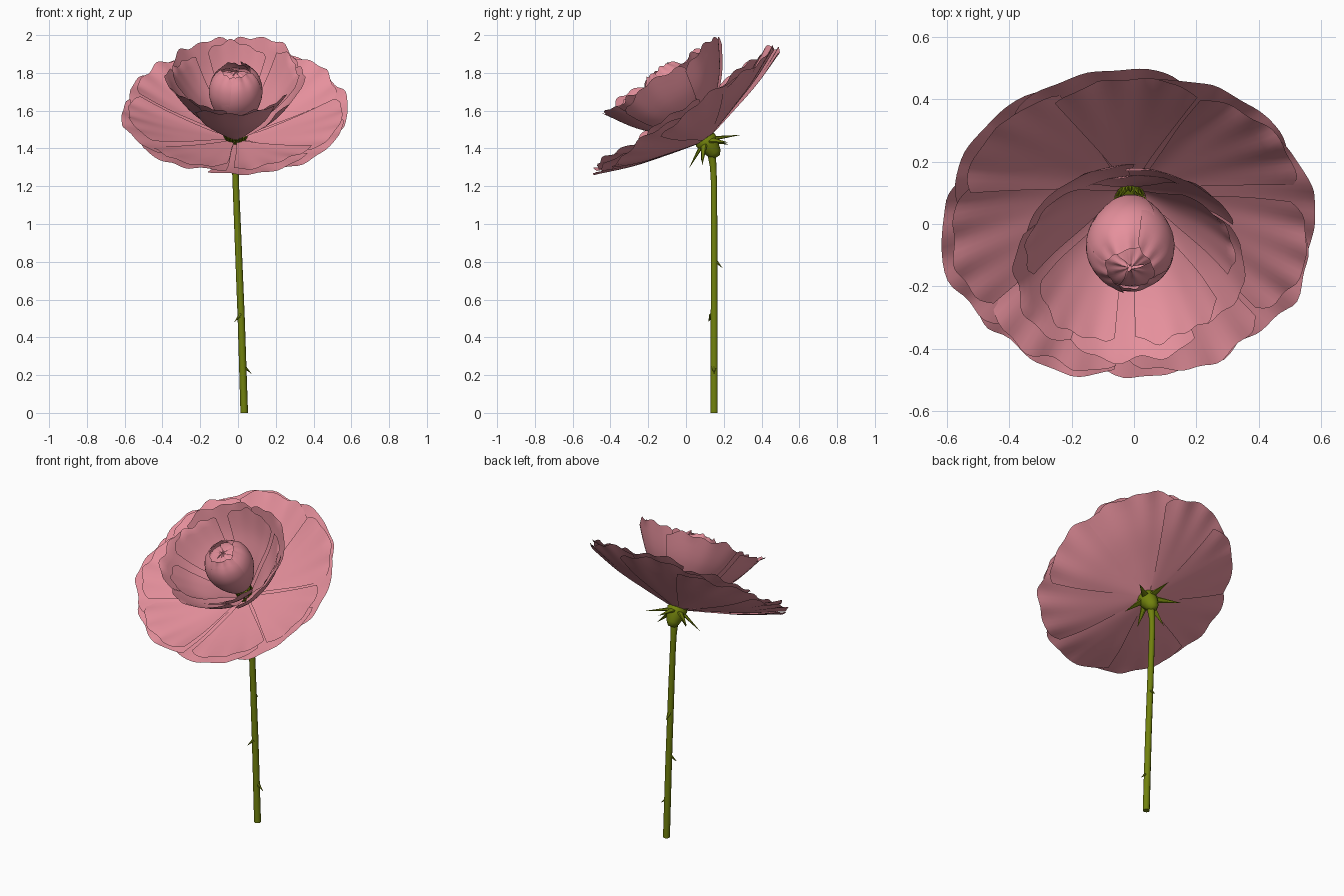
import bpy, bmesh, math, random
from math import sin, cos, pi, radians
from mathutils import Matrix, Vector

random.seed(4)
cube = bpy.data.objects.get("Cube")
if cube:
    bpy.data.objects.remove(cube)


def material(name, rgb):
    m = bpy.data.materials.new(name)
    m.use_nodes = True
    m.diffuse_color = (*rgb, 1)
    bsdf = m.node_tree.nodes["Principled BSDF"]
    bsdf.inputs["Base Color"].default_value = (*rgb, 1)
    bsdf.inputs["Roughness"].default_value = 0.7
    return m


PINK = material("dusty pink", (0.79, 0.28, 0.335))
GREEN = material("olive green", (0.165, 0.22, 0.004))

# The flower head leans towards the front
HEAD = Matrix.Translation((-0.012, 0.10, 1.45)) @ Matrix.Rotation(radians(34), 4, 'X')


def finish(name, bm, mat, matrix=Matrix.Identity(4), angle=60):
    bm.transform(matrix)
    me = bpy.data.meshes.new(name)
    bm.to_mesh(me)
    bm.free()
    me.materials.append(mat)
    ob = bpy.data.objects.new(name, me)
    bpy.context.collection.objects.link(ob)
    bpy.ops.object.select_all(action='DESELECT')
    ob.select_set(True)
    bpy.context.view_layer.objects.active = ob
    bpy.ops.object.shade_smooth_by_angle(angle=radians(angle))
    return ob


def along(profile, t):
    """Smoothly sample a (radius, height) profile at t in 0..1."""
    n = len(profile) - 1
    i = min(int(t * n), n - 1)
    f = t * n - i
    p = [Vector(profile[max(0, min(n, k))]) for k in range(i - 1, i + 3)]
    return 0.5 * (2 * p[1] + (p[2] - p[0]) * f
                  + (2 * p[0] - 5 * p[1] + 4 * p[2] - p[3]) * f * f
                  + (3 * p[1] - p[0] - 3 * p[2] + p[3]) * f ** 3)


def petal_ring(name, count, profile, spread, ripple, start=0.0, lap=0.02, jitter=0.025):
    """Ring of thin overlapping petals fanned around the head axis."""
    bm = bmesh.new()
    rows, cols = 14, 22
    for k in range(count):
        mid = start + 2 * pi * k / count + random.uniform(-0.06, 0.06)
        size = 1 + random.uniform(-jitter, jitter)
        lift = random.uniform(-0.5, 0.5) * lap
        phase = random.uniform(0, 2 * pi)
        grid = []
        for i in range(rows + 1):
            row = []
            for j in range(cols + 1):
                v = 2 * j / cols - 1
                edge = size * (1 - 0.10 * abs(v) ** 3 + 0.012 * sin(8 * v + phase))
                reach = i / rows * edge
                t = min(1, reach)
                r, z = along(profile, t)
                r *= max(1, reach)
                width = 0.8 + 0.2 * sin(pi * 0.5 * min(1, t * 1.4))
                a = mid + v * spread * width
                wave = ripple * (t * t * sin(4 * v + phase) + t ** 6 * sin(11 * v - phase))
                z += wave + (lift + lap * v) * t
                r += 0.35 * wave
                row.append(bm.verts.new((r * cos(a), r * sin(a), z)))
            grid.append(row)
        for i in range(rows):
            for j in range(cols):
                bm.faces.new((grid[i][j], grid[i][j + 1], grid[i + 1][j + 1], grid[i + 1][j]))
    return finish(name, bm, PINK, HEAD)


def loft(name, stations, sides, matrix=Matrix.Identity(4)):
    """Closed tube through (x, y, z, radius) stations."""
    bm = bmesh.new()
    rings = [[bm.verts.new((x + r * cos(2 * pi * k / sides), y + r * sin(2 * pi * k / sides), z))
              for k in range(sides)] for x, y, z, r in stations]
    for a, b in zip(rings, rings[1:]):
        for k in range(sides):
            n = (k + 1) % sides
            bm.faces.new((a[k], a[n], b[n], b[k]))
    bm.faces.new(rings[0][::-1])
    bm.faces.new(rings[-1])
    return finish(name, bm, GREEN, matrix)


def spike(bm, base, tip, radius, flat=1.0, sides=6):
    """Cone from base to tip, optionally flattened."""
    base, tip = Vector(base), Vector(tip)
    d = tip - base
    m = (Matrix.Translation((base + tip) / 2) @ d.to_track_quat('Z', 'Y').to_matrix().to_4x4()
         @ Matrix.Diagonal((1, flat, 1, 1)))
    bmesh.ops.create_cone(bm, cap_ends=True, segments=sides, radius1=radius,
                          radius2=0, depth=d.length, matrix=m)


def polar(r, a, z):
    return (r * cos(a), r * sin(a), z)


# Wide outer petals
petal_ring("outer_petals", 8, [(0.03, -0.005), (0.21, 0.042), (0.41, 0.10), (0.602, 0.18)],
           0.52, 0.009, start=0.2, lap=0.014)
petal_ring("second_petals", 7, [(0.03, 0.008), (0.2, 0.056), (0.39, 0.12), (0.575, 0.20)],
           0.44, 0.009, start=0.65, lap=0.016)

# Upright cup petals
petal_ring("cup_petals", 5, [(0.05, 0.03), (0.155, 0.13), (0.275, 0.26), (0.37, 0.415)],
           0.64, 0.010, start=-pi / 2, lap=0.018)
petal_ring("inner_cup_petals", 5, [(0.05, 0.035), (0.145, 0.15), (0.25, 0.27), (0.33, 0.395)],
           0.52, 0.010, start=-pi / 2 + 0.63, lap=0.018)

# Closed bud in the middle
petal_ring("bud_outer_petals", 4, [(0.015, 0.05), (0.09, 0.145), (0.14, 0.28), (0.125, 0.38), (0.07, 0.445)],
           0.95, 0.004, start=0.4, lap=0.008)
petal_ring("bud_inner_petals", 3, [(0.015, 0.06), (0.08, 0.15), (0.125, 0.28), (0.105, 0.38), (0.005, 0.43)],
           1.2, 0.003, start=1.1, lap=0.006, jitter=0.01)

# Two rows of short stamens around the bud foot and below the cup
bm = bmesh.new()
for k in range(24):
    a = 2 * pi * k / 24
    tall = random.uniform(0.085, 0.11)
    spike(bm, polar(0.03, a, 0.01), polar(0.06, a, tall), 0.010, sides=5)
    spike(bm, polar(0.045, a, 0.0), polar(0.078, a, tall * 0.55), 0.010, sides=5)
finish("stamens", bm, GREEN, HEAD)

# Hip and pointed sepals under the petals
loft("hip", [(0, 0, -0.115, 0.020), (0, 0, -0.09, 0.038), (0, 0, -0.045, 0.052),
             (0, 0, -0.005, 0.060), (0, 0, 0.012, 0.045)], 12, HEAD)
bm = bmesh.new()
for k in range(6):
    a = 2 * pi * k / 6 + pi / 2
    reach = random.uniform(0.15, 0.18)
    spike(bm, polar(0.035, a, -0.02), polar(reach, a, random.uniform(-0.11, -0.08)), 0.024, 0.5)
finish("sepals", bm, GREEN, HEAD, 30)

# Stem, bending into the hip
loft("stem", [(0.033, 0.149, 0, 0.020), (0.017, 0.149, 0.5, 0.019), (-0.001, 0.149, 0.95, 0.018),
              (-0.012, 0.148, 1.22, 0.017), (-0.014, 0.144, 1.30, 0.018),
              (-0.013, 0.137, 1.36, 0.023), (-0.012, 0.125, 1.40, 0.027)], 10)

# Thorns
bm = bmesh.new()
for base, tip in (((0.028, 0.148, 0.25), (0.074, 0.148, 0.205)),
                  ((0.014, 0.138, 0.52), (-0.02, 0.118, 0.48)),
                  ((0.005, 0.152, 0.81), (0.005, 0.195, 0.765))):
    spike(bm, base, tip, 0.017, 0.6)
finish("thorns", bm, GREEN, angle=30)
